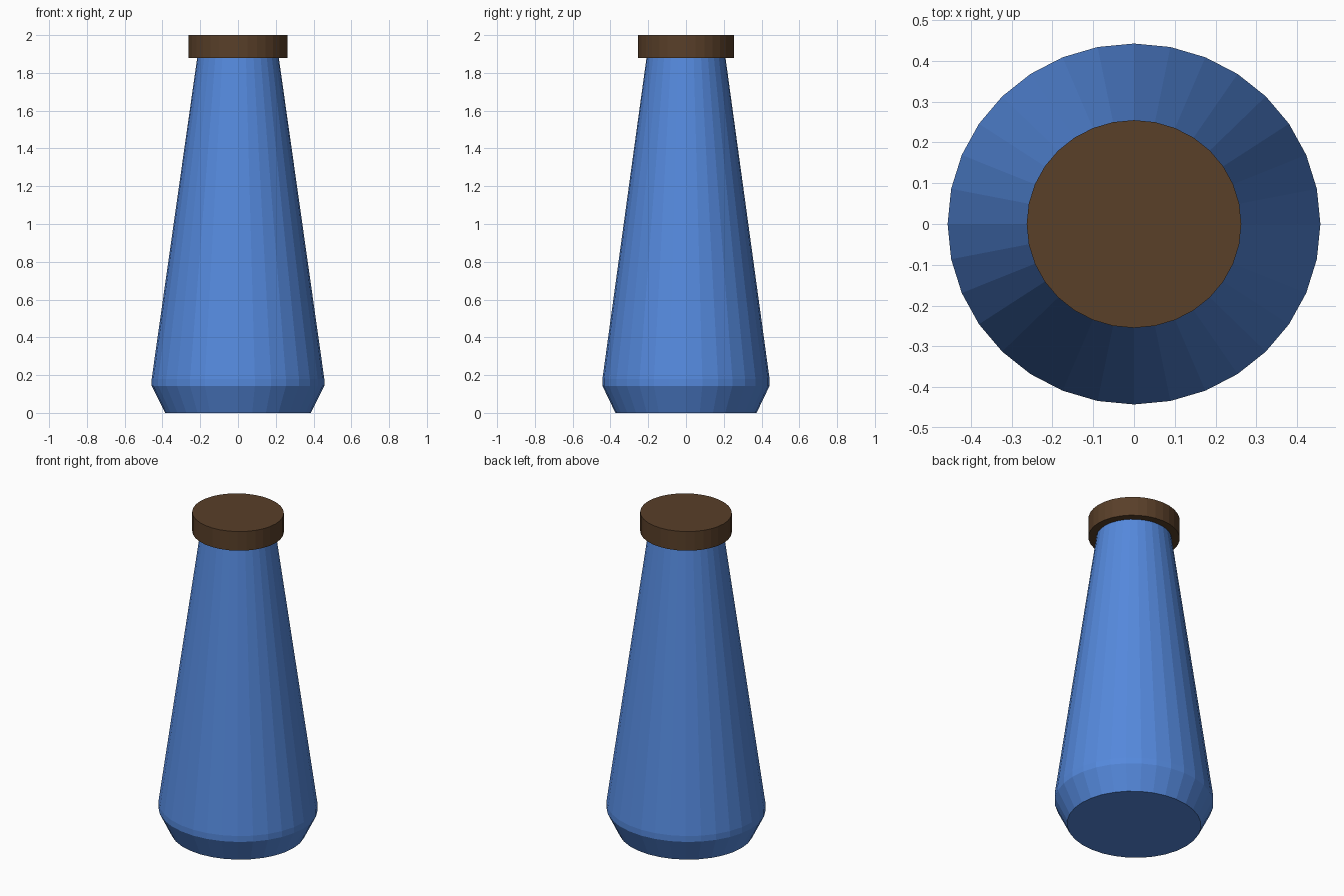
import bpy, bmesh
from math import cos, sin, pi

if "Cube" in bpy.data.objects:
    bpy.data.objects.remove(bpy.data.objects["Cube"])

SIDES = 32
Y_SCALE = 0.968  # slightly oval cross-section


def material(name, color):
    mat = bpy.data.materials.new(name)
    mat.diffuse_color = (*color, 1)
    mat.use_nodes = True
    mat.node_tree.nodes["Principled BSDF"].inputs["Base Color"].default_value = mat.diffuse_color
    return mat


def lathe(name, profile, mat):
    """Stack rings of (radius, z), join them and cap both ends."""
    bm = bmesh.new()
    rings = []
    for r, z in profile:
        angles = [2 * pi * i / SIDES for i in range(SIDES)]
        rings.append([bm.verts.new((r * cos(a), r * Y_SCALE * sin(a), z)) for a in angles])
    for low, high in zip(rings, rings[1:]):
        for i in range(SIDES):
            j = (i + 1) % SIDES
            bm.faces.new((low[i], low[j], high[j], high[i]))
    bm.faces.new(rings[0][::-1])
    bm.faces.new(rings[-1])
    mesh = bpy.data.meshes.new(name)
    bm.to_mesh(mesh)
    bm.free()
    mesh.materials.append(mat)
    obj = bpy.data.objects.new(name, mesh)
    bpy.context.collection.objects.link(obj)
    return obj


# Tapered bottle body with a chamfered foot
lathe("bottle_body", [(0.386, 0), (0.457, 0.143), (0.457, 0.18), (0.216, 1.88)],
      material("blue", (0.09, 0.25, 0.72)))

# Flat round stopper
lathe("bottle_cap", [(0.263, 1.88), (0.263, 2.0)],
      material("brown", (0.10, 0.05, 0.022)))
